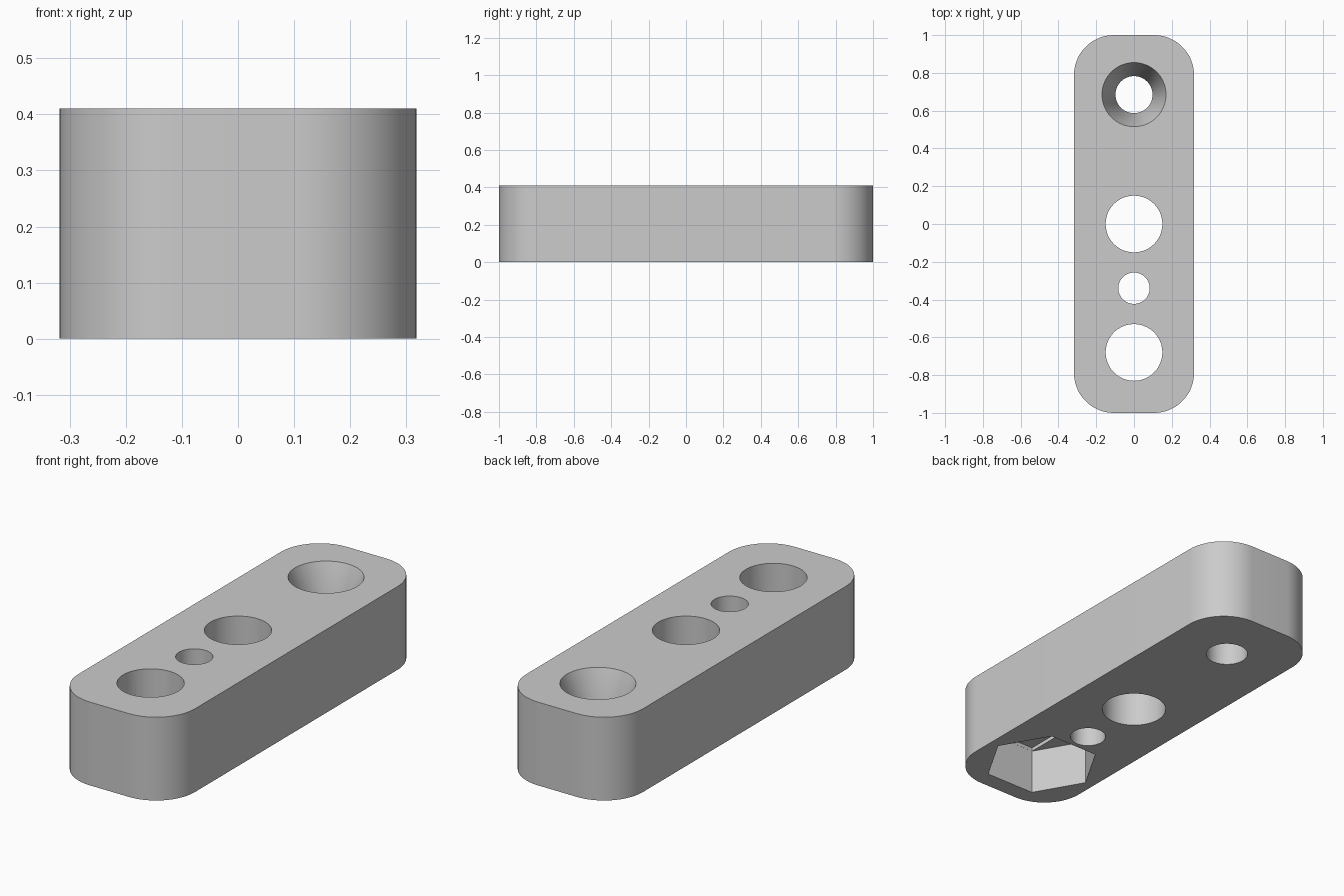
import bpy, bmesh, math

cube = bpy.data.objects.get("Cube")
if cube:
    bpy.data.objects.remove(cube, do_unlink=True)

HALF_W, HALF_L, HEIGHT, CORNER = 0.318, 1.0, 0.41, 0.212
NUT_R, NUT_DEPTH, BORE_R, NUT_Y = 0.27, 0.225, 0.15, -0.68
SCREW_Y = 0.685

grey = bpy.data.materials.new("plain grey")
grey.use_nodes = True
colour = (0.6, 0.6, 0.6, 1)
grey.diffuse_color = colour
grey.node_tree.nodes["Principled BSDF"].inputs["Base Color"].default_value = colour


def prism(name, outline, z0, z1, top_scale=1.0, y=0.0):
    """Closed solid from an outline, optionally tapered towards the top."""
    bm = bmesh.new()
    low = [bm.verts.new((px, py + y, z0)) for px, py in outline]
    high = [bm.verts.new((px * top_scale, py * top_scale + y, z1)) for px, py in outline]
    bm.faces.new(low[::-1])
    bm.faces.new(high)
    n = len(low)
    for i in range(n):
        j = (i + 1) % n
        bm.faces.new((low[i], low[j], high[j], high[i]))
    mesh = bpy.data.meshes.new(name)
    bm.to_mesh(mesh)
    bm.free()
    mesh.materials.append(grey)
    obj = bpy.data.objects.new(name, mesh)
    bpy.context.collection.objects.link(obj)
    return obj


def circle(r, sides=72):
    return [(r * math.cos(math.tau * i / sides), r * math.sin(math.tau * i / sides))
            for i in range(sides)]


def rounded_rectangle(hx, hy, r, steps=18):
    points = []
    for k, (sx, sy) in enumerate([(1, 1), (-1, 1), (-1, -1), (1, -1)]):
        for i in range(steps + 1):
            a = math.pi / 2 * (k + i / steps)
            points.append((sx * (hx - r) + r * math.cos(a), sy * (hy - r) + r * math.sin(a)))
    return points


def cut(target, cutter):
    """Subtract the cutter and remove it."""
    mod = target.modifiers.new("cut", 'BOOLEAN')
    mod.operation, mod.solver, mod.object = 'DIFFERENCE', 'EXACT', cutter
    bpy.context.view_layer.objects.active = target
    bpy.ops.object.modifier_apply(modifier=mod.name)
    bpy.data.objects.remove(cutter, do_unlink=True)


# Block with rounded vertical corners
block = prism("drilled_block", rounded_rectangle(HALF_W, HALF_L, CORNER), 0, HEIGHT)

# Straight through holes
for y, r in [(SCREW_Y, 0.098), (0, BORE_R), (-0.34, 0.083), (NUT_Y, BORE_R)]:
    cut(block, prism("hole_cutter", circle(r), -0.1, HEIGHT + 0.1, y=y))

# Countersink, flaring from the screw hole to the top face
cut(block, prism("countersink_cutter", circle(0.098), HEIGHT - 0.2, HEIGHT + 0.001, 0.17 / 0.098, SCREW_Y))

# Hexagonal nut pocket underneath, with a shallow slot across its ceiling
cut(block, prism("nut_cutter", circle(NUT_R, 6), -0.1, NUT_DEPTH, y=NUT_Y))
flat = NUT_R * math.cos(math.pi / 6) - 0.0005
slot = [(-BORE_R + 0.015, -flat), (BORE_R - 0.015, -flat), (BORE_R - 0.015, flat), (-BORE_R + 0.015, flat)]
cut(block, prism("slot_cutter", slot, NUT_DEPTH - 0.05, NUT_DEPTH + 0.018, y=NUT_Y))

# Smooth the round walls and keep the rims sharp
bpy.ops.object.select_all(action='DESELECT')
block.select_set(True)
bpy.context.view_layer.objects.active = block
bpy.ops.object.shade_smooth_by_angle(angle=math.radians(30))
